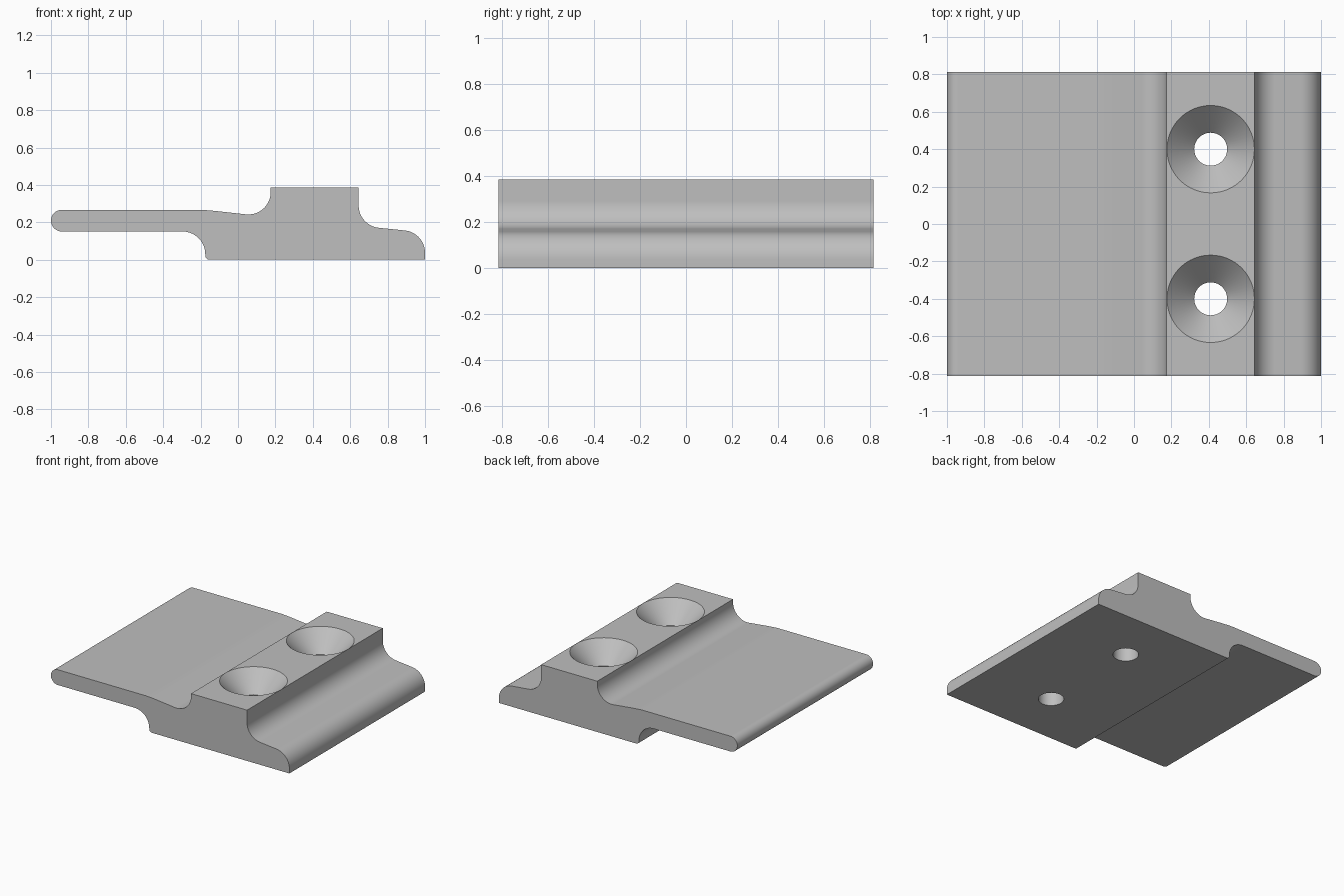
import bpy
import bmesh
from math import sin, cos, radians

cube = bpy.data.objects.get("Cube")
if cube:
    bpy.data.objects.remove(cube, do_unlink=True)

HALF_WIDTH = 0.813
HEIGHT = 0.385

grey = bpy.data.materials.new("grey")
grey.use_nodes = True
colour = (0.52, 0.52, 0.52, 1)
grey.diffuse_color = colour
grey.node_tree.nodes["Principled BSDF"].inputs["Base Color"].default_value = colour


def arc(cx, cz, r, start, end, steps=16):
    """Points on a circle between two angles in degrees."""
    angles = [radians(start + (end - start) * i / steps) for i in range(steps + 1)]
    return [(cx + r * cos(a), cz + r * sin(a)) for a in angles]


def add_object(name, bm):
    bmesh.ops.recalc_face_normals(bm, faces=bm.faces)
    mesh = bpy.data.meshes.new(name)
    bm.to_mesh(mesh)
    bm.free()
    mesh.materials.append(grey)
    obj = bpy.data.objects.new(name, mesh)
    bpy.context.collection.objects.link(obj)
    return obj


# Side profile, anticlockwise from the sharp bottom edge
profile = [(1, 0)]
profile += arc(0.88, 0.037, 0.12, 0, 84)            # rounded outer shoulder
profile += arc(0.765, 0.29, 0.12, 264, 180)         # fillet up to the block
profile += [(0.645, HEIGHT), (0.175, HEIGHT)]       # block top
profile += arc(0.055, 0.362, 0.12, 0, -96)          # fillet down to the tongue
profile += [(-0.1, 0.2585), (-0.15, 0.2635), (-0.2, 0.267)]
profile += arc(-0.942, 0.209, 0.058, 90, 270)       # round tongue tip
profile += arc(-0.297, 0.029, 0.122, 90, 0)         # undercut fillet
profile += arc(-0.152, 0.023, 0.023, 180, 270, 6)   # eased heel

# Plate body extruded across its width
bm = bmesh.new()
face = bm.faces.new([bm.verts.new((x, -HALF_WIDTH, z)) for x, z in profile])
extruded = bmesh.ops.extrude_face_region(bm, geom=[face])["geom"]
bmesh.ops.translate(bm, vec=(0, 2 * HALF_WIDTH, 0),
                    verts=[v for v in extruded if isinstance(v, bmesh.types.BMVert)])
plate = add_object("clamp_plate", bm)

# Countersunk screw holes, revolved cutters: through hole, cone, mouth
RINGS = [(0.088, -0.1), (0.088, 0.24), (0.2335, HEIGHT), (0.2335, 0.5)]
SIDES = 64
for y in (-0.4, 0.4):
    bm = bmesh.new()
    loops = [[bm.verts.new((0.41 + r * cos(radians(360 * i / SIDES)),
                            y + r * sin(radians(360 * i / SIDES)), z))
              for i in range(SIDES)] for r, z in RINGS]
    for low, high in zip(loops, loops[1:]):
        for i in range(SIDES):
            j = (i + 1) % SIDES
            bm.faces.new((low[i], low[j], high[j], high[i]))
    bm.faces.new(loops[0])
    bm.faces.new(loops[-1])
    cutter = add_object("screw_hole_cutter", bm)
    cutter.hide_render = True

    bpy.context.view_layer.objects.active = plate
    mod = plate.modifiers.new("screw_hole", "BOOLEAN")
    mod.operation = "DIFFERENCE"
    mod.solver = "EXACT"
    mod.object = cutter
    bpy.ops.object.modifier_apply(modifier=mod.name)
    bpy.data.objects.remove(cutter, do_unlink=True)

# Smooth curves, crisp edges
bpy.ops.object.select_all(action="DESELECT")
plate.select_set(True)
bpy.context.view_layer.objects.active = plate
bpy.ops.object.shade_smooth_by_angle(angle=radians(25))
weighted = plate.modifiers.new("weighted_normals", "WEIGHTED_NORMAL")
weighted.keep_sharp = True
